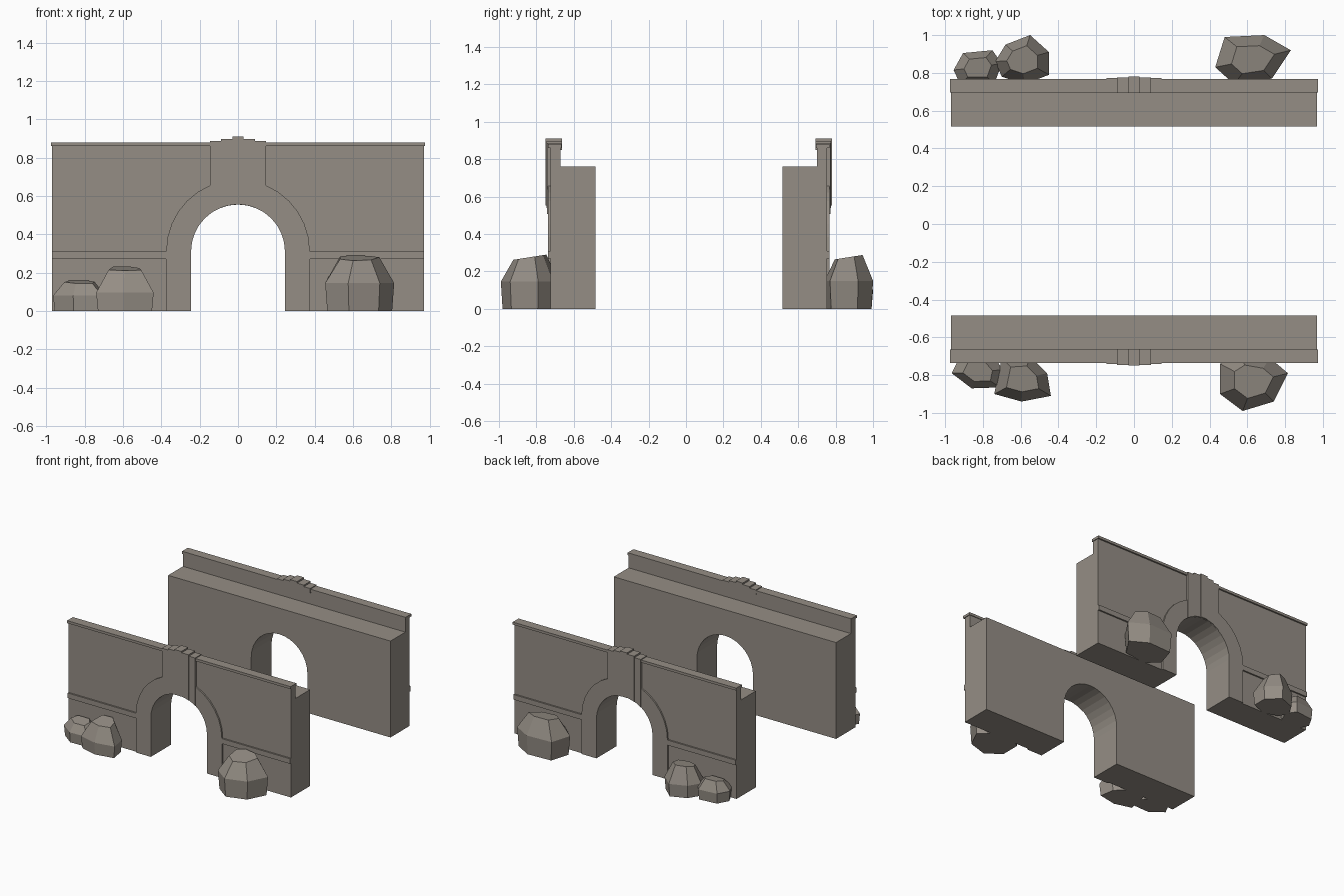
import bpy
import bmesh
import math

cube = bpy.data.objects.get("Cube")
if cube:
    bpy.data.objects.remove(cube, do_unlink=True)

stone = bpy.data.materials.new("warm_grey_stone")
stone.use_nodes = True
colour = (0.30, 0.27, 0.235, 1)
stone.diffuse_color = colour
stone.node_tree.nodes["Principled BSDF"].inputs["Base Color"].default_value = colour

MID_Y = 0.015        # the two walls mirror about this line
SPRING = 0.31        # height where the arch begins to curve
INNER, OUTER = 0.245, 0.375


def finish(name, bm):
    bmesh.ops.recalc_face_normals(bm, faces=bm.faces)
    mesh = bpy.data.meshes.new(name)
    bm.to_mesh(mesh)
    bm.free()
    mesh.materials.append(stone)
    obj = bpy.data.objects.new(name, mesh)
    bpy.context.collection.objects.link(obj)
    return obj


def loft(name, rings):
    """Closed solid through rings that have equal point counts."""
    bm = bmesh.new()
    loops = [[bm.verts.new(p) for p in ring] for ring in rings]
    count = len(loops[0])
    for low, high in zip(loops, loops[1:]):
        for i in range(count):
            j = (i + 1) % count
            bm.faces.new((low[i], low[j], high[j], high[i]))
    bm.faces.new(loops[0])
    bm.faces.new(loops[-1])
    return finish(name, bm)


def front_prism(name, side, outline, near, far):
    """Outline in x and z, given depth between two distances from the middle."""
    return loft(name, [[(x, MID_Y + side * d, z) for x, z in outline]
                       for d in (near, far)])


def block(name, side, x0, x1, z0, z1, near, far):
    return front_prism(name, side, [(x0, z0), (x1, z0), (x1, z1), (x0, z1)], near, far)


def arch(radius, foot=0.0, steps=16):
    """Arched opening outline, from left foot to right foot."""
    curve = [(-radius * math.cos(math.pi * i / steps),
              SPRING + radius * math.sin(math.pi * i / steps)) for i in range(steps + 1)]
    return [(-radius, foot)] + curve + [(radius, foot)]


def arch_height(x):
    return SPRING + math.sqrt(INNER ** 2 - x ** 2)


def build_wall(side, label):
    # Stepped wall body with the arch cut out
    section = [(0.5, 0), (0.74, 0), (0.74, 0.87), (0.685, 0.87), (0.685, 0.76), (0.5, 0.76)]
    wall = loft(label + "_wall", [[(x, MID_Y + side * d, z) for d, z in section]
                                  for x in (-0.97, 0.97)])
    cutter = front_prism("arch_cutter", side, arch(INNER, -0.2), 0.4, 0.9)
    cutter.hide_render = True
    cut = wall.modifiers.new("arch_opening", 'BOOLEAN')
    cut.operation = 'DIFFERENCE'
    cut.solver = 'EXACT'
    cut.object = cutter
    bpy.context.view_layer.objects.active = wall
    bpy.ops.object.modifier_apply(modifier=cut.name)
    bpy.data.objects.remove(cutter, do_unlink=True)

    # Coping along the parapet
    block(label + "_coping", side, -0.975, 0.975, 0.86, 0.88, 0.68, 0.752)

    # Raised arch surround and the string course that meets it
    surround = arch(OUTER) + arch(INNER)[::-1]
    front_prism(label + "_arch_surround", side, surround, 0.735, 0.752)
    for hand, word in ((-1, "right"), (1, "left")):
        block(label + "_string_course_" + word, side, hand * OUTER, hand * 0.97,
              0.27, SPRING, 0.735, 0.752)

    # Five stepped keystones with caps over the coping
    edges = (-0.145, -0.09, -0.03, 0.03, 0.09, 0.145)
    for i, (x0, x1) in enumerate(zip(edges, edges[1:])):
        rank = 2 - abs(i - 2)
        top = 0.886 + 0.012 * rank
        face = 0.757 + 0.004 * rank
        bottom = [(x0 + (x1 - x0) * t / 4, arch_height(x0 + (x1 - x0) * t / 4))
                  for t in range(5)]
        front_prism(label + "_keystone", side, bottom + [(x1, top), (x0, top)], 0.735, face)
        block(label + "_keystone_cap", side, x0, x1, 0.85, top, 0.678, 0.74)


def build_rock(name, outline, height, waist):
    """Faceted boulder: foot, widest waist and a tilted flat top."""
    cx = (min(p[0] for p in outline) + max(p[0] for p in outline)) / 2
    cy = (min(p[1] for p in outline) + max(p[1] for p in outline)) / 2

    def ring(scale, z, tilt=0.0):
        return [(cx + (x - cx) * scale, cy + (y - cy) * scale,
                 z + tilt * (y - cy)) for x, y in outline]

    loft(name, [ring(0.94, 0), ring(1, waist), ring(0.57, height - 0.014, 0.09)])


build_wall(-1, "front")
build_wall(1, "rear")

# Boulders leaning against the outer faces
build_rock("front_large_rock", [(0.455, -0.74), (0.455, -0.9), (0.575, -0.99), (0.74, -0.94),
                                (0.815, -0.79), (0.72, -0.71), (0.55, -0.68)], 0.29, 0.145)
build_rock("front_medium_rock", [(-0.74, -0.9), (-0.595, -0.94), (-0.44, -0.91),
                                 (-0.46, -0.79), (-0.55, -0.7), (-0.7, -0.71)], 0.235, 0.095)
build_rock("front_small_rock", [(-0.965, -0.79), (-0.86, -0.87), (-0.71, -0.865),
                                (-0.69, -0.77), (-0.75, -0.7), (-0.92, -0.7)], 0.165, 0.08)
build_rock("rear_large_rock", [(0.43, 0.83), (0.48, 0.99), (0.69, 1.0), (0.83, 0.92),
                               (0.73, 0.77), (0.53, 0.74)], 0.29, 0.15)
build_rock("rear_medium_rock", [(-0.735, 0.86), (-0.68, 0.95), (-0.55, 1.0), (-0.45, 0.91),
                                (-0.45, 0.79), (-0.58, 0.74), (-0.7, 0.78)], 0.235, 0.1)
build_rock("rear_small_rock", [(-0.955, 0.815), (-0.905, 0.905), (-0.75, 0.92),
                               (-0.7, 0.85), (-0.74, 0.74), (-0.92, 0.74)], 0.165, 0.08)
